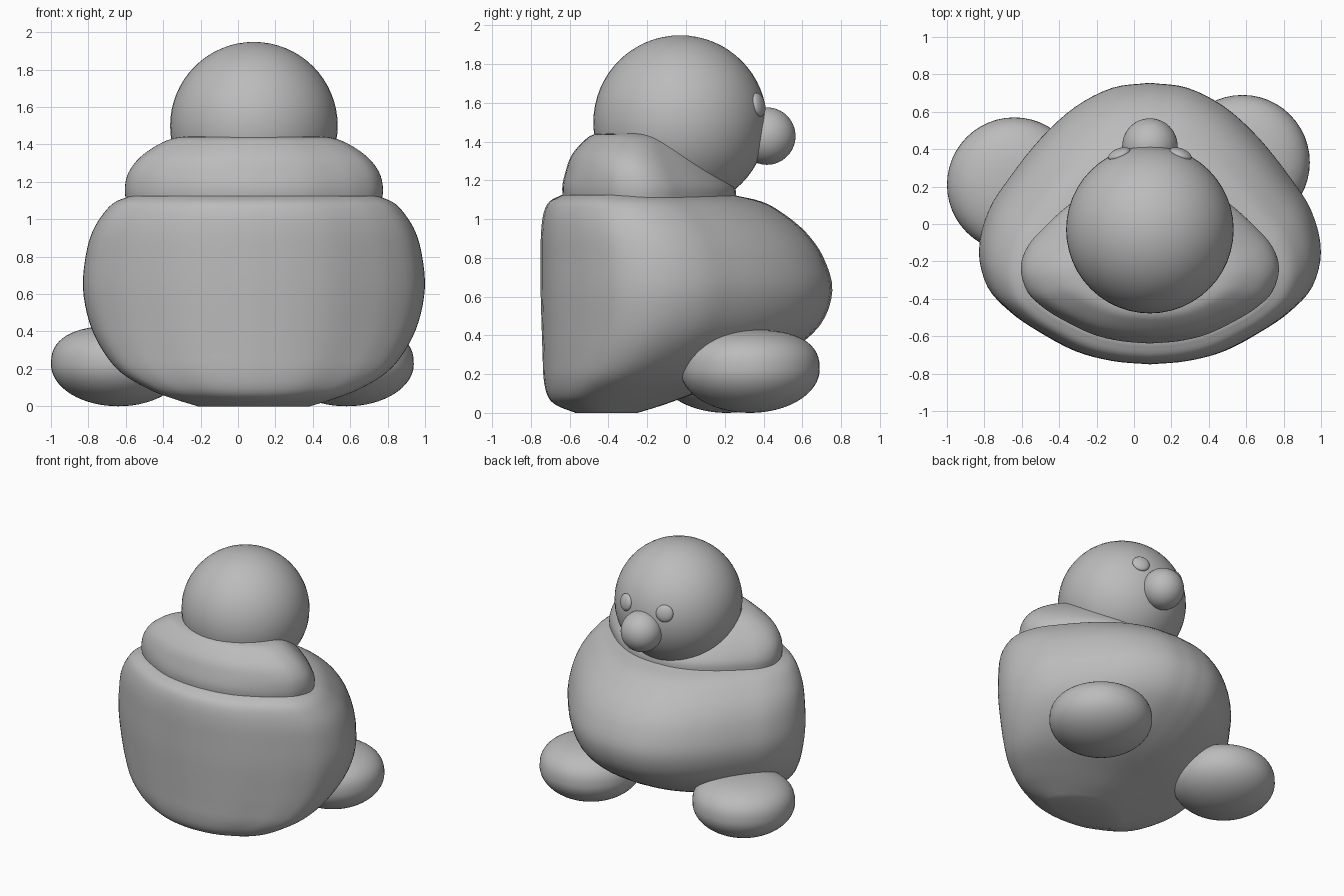
import bpy, bmesh, math
from mathutils import Vector

if "Cube" in bpy.data.objects:
    bpy.data.objects.remove(bpy.data.objects["Cube"], do_unlink=True)

MID = 0.085          # x of the figure's symmetry plane
HEAD = Vector((MID, -0.03, 1.5))
HEAD_R = 0.448

grey = bpy.data.materials.new("plain grey")
grey.use_nodes = True
grey.diffuse_color = (0.5, 0.5, 0.5, 1)
grey.node_tree.nodes["Principled BSDF"].inputs["Base Color"].default_value = grey.diffuse_color


def finish(name, bm):
    bmesh.ops.recalc_face_normals(bm, faces=bm.faces)
    mesh = bpy.data.meshes.new(name)
    bm.to_mesh(mesh)
    bm.free()
    obj = bpy.data.objects.new(name, mesh)
    bpy.context.collection.objects.link(obj)
    mesh.materials.append(grey)
    bpy.ops.object.select_all(action='DESELECT')
    obj.select_set(True)
    bpy.context.view_layer.objects.active = obj
    bpy.ops.object.shade_smooth_by_angle(angle=math.radians(40))
    return obj


def smooth_path(points, steps):
    """Catmull-Rom interpolation through tuples of any length."""
    pts = [Vector(p) for p in points]
    pts = [pts[0] * 2 - pts[1]] + pts + [pts[-1] * 2 - pts[-2]]
    out = []
    for a, b, c, d in zip(pts, pts[1:], pts[2:], pts[3:]):
        for i in range(steps):
            t = i / steps
            out.append((b * 2 + (c - a) * t + (a * 2 - b * 5 + c * 4 - d) * t ** 2
                        + (b * 3 - a - c * 3 + d) * t ** 3) / 2)
    return out + [pts[-2]]


# Egg-shaped cross-section: half outline from nose tip round to the back,
# as (share of half width, share of front or back depth)
HALF = [(0, 1), (.22, .97), (.44, .855), (.64, .67), (.82, .44), (.945, .24), (1, 0),
        (.95, -.31), (.82, -.53), (.66, -.7), (.44, -.88), (.22, -.97), (0, -1)]


def loft(name, levels, widest):
    """Stack egg sections; each level is (z, half width, back y, front y)."""
    half = smooth_path(HALF, 4)
    outline = half + [Vector((-p.x, p.y)) for p in half[-2:0:-1]]
    bm = bmesh.new()
    rings = []
    for z, w, back, front in smooth_path([Vector(l) for l in levels], 4):
        mid = back + (front - back) * widest
        rings.append([bm.verts.new((MID + p.x * w,
                                    mid + p.y * ((front - mid) if p.y > 0 else (mid - back)), z))
                      for p in outline])
    n = len(outline)
    for lo, hi in zip(rings, rings[1:]):
        for i in range(n):
            bm.faces.new((lo[i], lo[(i + 1) % n], hi[(i + 1) % n], hi[i]))
    bm.faces.new(rings[0])
    bm.faces.new(rings[-1])
    return finish(name, bm)


def ball(name, centre, size, facing=None):
    bm = bmesh.new()
    bmesh.ops.create_uvsphere(bm, u_segments=48, v_segments=32, radius=1)
    bmesh.ops.scale(bm, vec=size, verts=bm.verts)
    if facing:
        turn = facing.to_track_quat('Z', 'Y').to_matrix()
        bmesh.ops.rotate(bm, matrix=turn, verts=bm.verts)
    bmesh.ops.translate(bm, vec=centre, verts=bm.verts)
    return finish(name, bm)


# Body
loft("body", [(0, .3, -.57, -.25), (.04, .43, -.67, -.12), (.09, .56, -.715, .02),
              (.18, .71, -.735, .28), (.3, .81, -.74, .51), (.45, .88, -.745, .69),
              (.63, .914, -.75, .755), (.8, .9, -.75, .71), (.93, .865, -.748, .62),
              (1.03, .805, -.735, .5), (1.09, .745, -.705, .39), (1.125, .66, -.64, .24)], .4)

# Collar
loft("collar", [(1.1, .685, -.635, .26), (1.17, .69, -.638, .25), (1.25, .67, -.62, .19),
                (1.33, .61, -.59, .12), (1.4, .51, -.53, .05), (1.435, .42, -.48, -.02),
                (1.445, .32, -.4, -.1)], .45)

# Head, nose and flattened eyes
ball("head", HEAD, (HEAD_R,) * 3)
ball("nose", (MID, .417, 1.428), (.148,) * 3)
for side, label in ((1, "left"), (-1, "right")):
    out = Vector((-side * .165, .405, .09)).normalized()
    ball(label + "_eye", HEAD + out * (HEAD_R - .003), (.062, .062, .028), out)

# Feet, a little fuller on top than underneath
for label, x, y in (("left", .58, .33), ("right", -.64, .21)):
    foot = ball(label + "_foot", (0, 0, 0), (1, 1, 1))
    for v in foot.data.vertices:
        r = math.hypot(v.co.x, v.co.y)
        z = max(0, 1 - r ** 2.5) ** .4 * .205 if v.co.z > 0 else v.co.z * .225
        v.co = (x + v.co.x * .36, y + v.co.y * .36, .225 + z)
